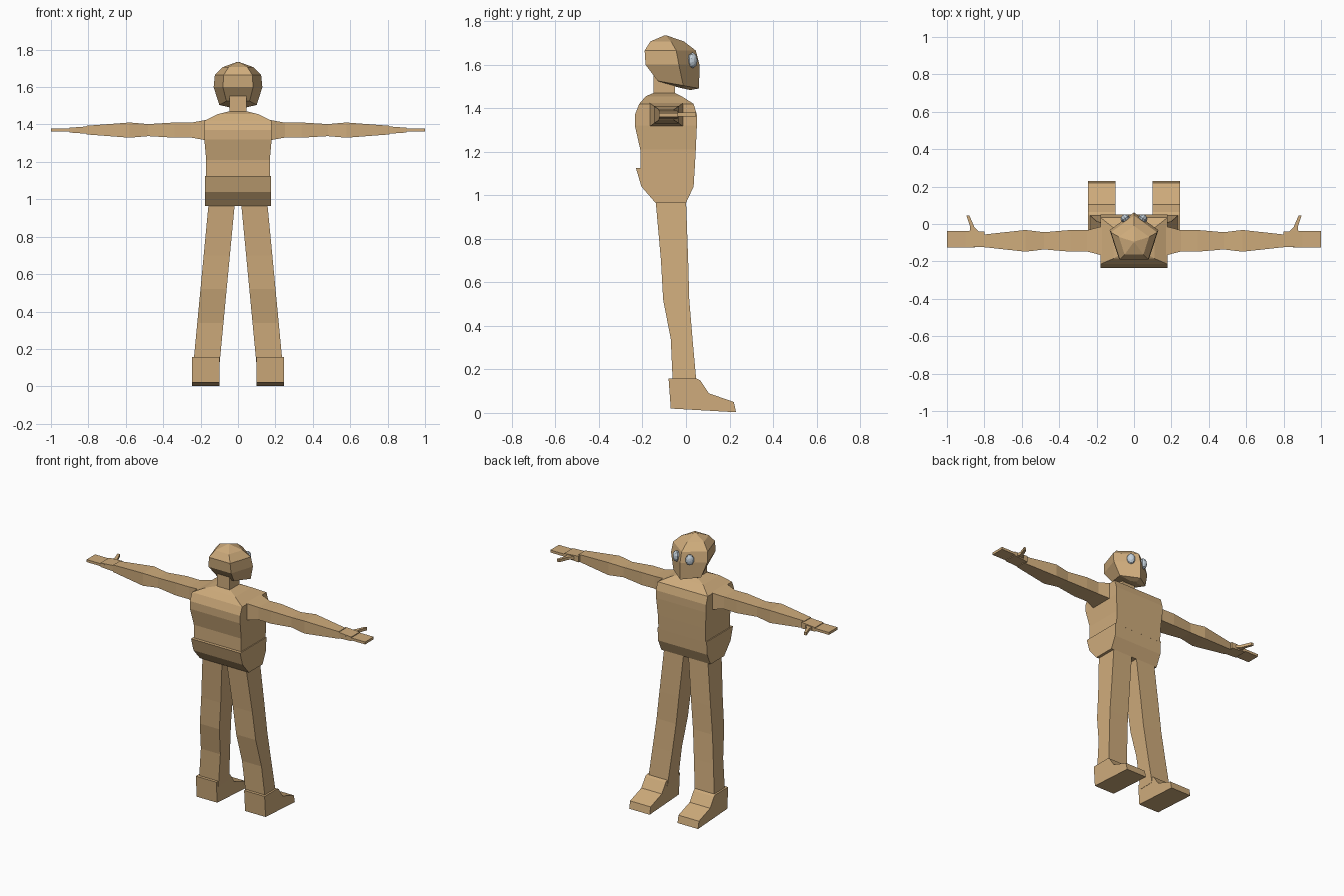
import bpy, bmesh
from math import sin, cos, radians
from mathutils import Vector

cube = bpy.data.objects.get("Cube")
if cube:
    bpy.data.objects.remove(cube, do_unlink=True)


def material(name, red, green, blue):
    mat = bpy.data.materials.new(name)
    mat.use_nodes = True
    mat.diffuse_color = (red, green, blue, 1)
    shader = mat.node_tree.nodes["Principled BSDF"]
    shader.inputs["Base Color"].default_value = mat.diffuse_color
    return mat


tan = material("tan", .62, .41, .2)
pale = material("pale blue grey", .55, .63, .7)


def finish(name, bm, mat):
    bmesh.ops.recalc_face_normals(bm, faces=bm.faces)
    mesh = bpy.data.meshes.new(name)
    bm.to_mesh(mesh)
    bm.free()
    mesh.materials.append(mat)
    obj = bpy.data.objects.new(name, mesh)
    bpy.context.collection.objects.link(obj)


def loft(name, rings, side=1):
    """Skin a list of equal point rings and cap both ends."""
    bm = bmesh.new()
    loops = [[bm.verts.new((x * side, y, z)) for x, y, z in ring] for ring in rings]
    count = len(loops[0])
    for lower, upper in zip(loops, loops[1:]):
        for i in range(count):
            j = (i + 1) % count
            bm.faces.new((lower[i], lower[j], upper[j], upper[i]))
    bm.faces.new(loops[0])
    bm.faces.new(loops[-1])
    finish(name, bm, tan)


def extrude_outline(name, outline, start, end, side=1):
    """Push a side outline of y, z points sideways from start to end."""
    loft(name, [[(x, y, z) for y, z in outline] for x in (start, end)], side)


def level(z, centre, half_width, back, front):
    """Horizontal rectangle."""
    left, right = centre + half_width, centre - half_width
    return [(right, back, z), (left, back, z), (left, front, z), (right, front, z)]


def upright(x, y, half_depth, half_height, z=1.37):
    """Rectangle across an arm, centred on the arm line."""
    return [(x, y + half_depth * a, z + half_height * b)
            for a, b in ((-1, -1), (1, -1), (1, 1), (-1, 1))]


def pentagon(z, radius, centre):
    """Five-sided head ring; low rings dip towards the face."""
    lean = 2 * max(0, 1.6 - z)
    ring = []
    for k in range(5):
        angle = radians(72 * k)
        forward = radius * cos(angle)
        ring.append((radius * sin(angle), centre + forward, z - lean * forward))
    return ring


# Hips, slightly wider than the jacket above
hips = [(-.23, 1.125), (-.205, 1.04), (-.14, .965), (0, .965), (.035, 1.04), (.04, 1.125)]
extrude_outline("hips", hips, -.176, .176)

# Chest with sloping shoulders: height, half width, back, front
chest = [(1.12, .17, -.21, .04), (1.21, .17, -.21, .045), (1.32, .18, -.235, .05),
         (1.37, .18, -.235, .05), (1.42, .18, -.215, .035),
         (1.455, .11, -.185, -.02), (1.47, .05, -.15, -.05)]
loft("chest", [level(z, 0, width, back, front) for z, width, back, front in chest])
loft("neck", [level(z, 0, .045, -.15, -.05) for z in (1.44, 1.57)])

# Head: height, radius, centre
head = [(1.49, .03, -.01), (1.51, .105, -.045), (1.6, .137, -.075),
        (1.665, .13, -.085), (1.707, .085, -.095), (1.735, .004, -.095)]
loft("head", [pentagon(*ring) for ring in head])

# Arm: distance out and half depth; leg: height, back and front
arm = [(.17, .078), (.25, .057), (.34, .058), (.48, .046), (.58, .058), (.81, .033)]
leg = [(.12, -.06, .05), (.34, -.07, .03), (.52, -.105, .015), (.7, -.115, .01), (.98, -.14, 0)]
foot = [(-.08, .157), (-.07, .02), (.23, .003), (.22, .05), (.105, .09), (.065, .15), (.05, .157)]

for label, side in (("left", 1), ("right", -1)):
    loft(label + "_arm", [upright(x, -.09, depth, depth * .7) for x, depth in arm], side)
    loft(label + "_cuff", [upright(.8, -.081, .041, .02), upright(.9, -.081, .044, .013)], side)
    loft(label + "_hand", [upright(x, -.081, .044, .008) for x in (.85, 1)], side)
    loft(label + "_leg", [level(z, .18 - .095 * z, .07, back, front)
                          for z, back, front in leg], side)
    extrude_outline(label + "_foot", foot, .1, .247, side)

    # Thumb: thin bar that narrows as it leans away from the hand
    thumb = ((-.05, .85, .03), (-.015, .865, .011), (.045, .888, .008))
    loft(label + "_thumb", [[(x - w, y, 1.362), (x + w, y, 1.362),
                             (x + w, y, 1.38), (x - w, y, 1.38)] for y, x, w in thumb], side)

    # Eye: faceted ball flattened against the cheek
    bm = bmesh.new()
    bmesh.ops.create_uvsphere(bm, u_segments=10, v_segments=6, radius=1)
    turn = Vector((side * .6, .8, 0)).to_track_quat("Z", "Y").to_matrix()
    for vert in bm.verts:
        flat = Vector((vert.co.x * .026, vert.co.y * .036, vert.co.z * .021))
        vert.co = turn @ flat + Vector((side * .048, .03, 1.62))
    finish(label + "_eye", bm, pale)
